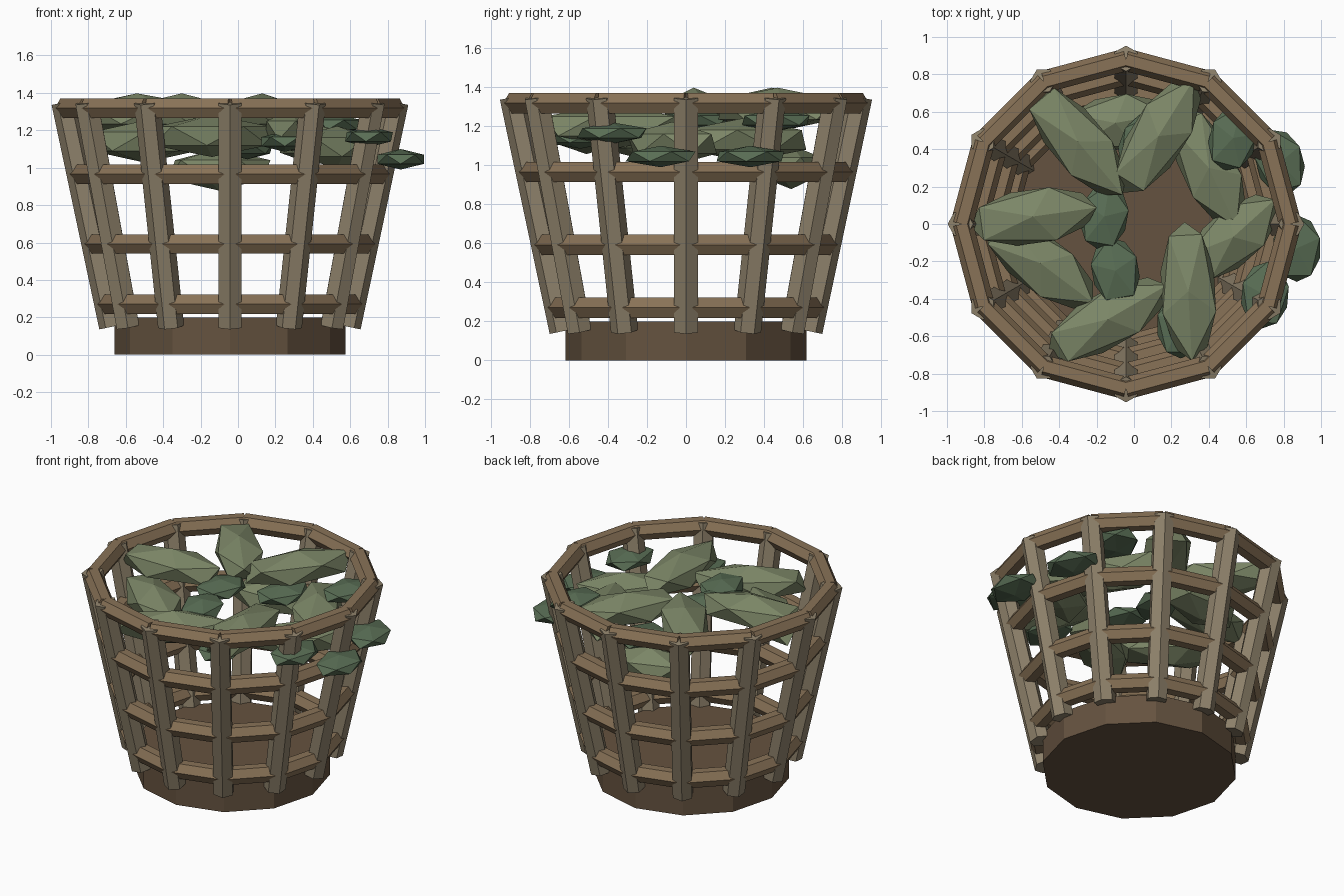
import bpy
from math import cos, sin, pi, radians
from mathutils import Vector, Matrix

if "Cube" in bpy.data.objects:
    bpy.data.objects.remove(bpy.data.objects["Cube"])

CX = -0.043   # basket axis
N = 12


def material(name, rgb):
    m = bpy.data.materials.new(name)
    m.diffuse_color = (*rgb, 1)
    m.use_nodes = True
    m.node_tree.nodes["Principled BSDF"].inputs["Base Color"].default_value = m.diffuse_color
    return m


STAVE = material("pale_wood", (0.27, 0.22, 0.145))
HOOP = material("warm_wood", (0.25, 0.17, 0.095))
BASE = material("dark_wood", (0.13, 0.085, 0.05))
LEAF = material("olive_leaf", (0.20, 0.24, 0.135))
SMALL = material("green_leaf", (0.10, 0.155, 0.09))


def bar(name, a, b, r, side, mat):
    """Hexagonal bar from a to b with one corner pointing along side."""
    a, b = Vector(a), Vector(b)
    z = (b - a).normalized()
    x = (side - z * side.dot(z)).normalized()
    y = z.cross(x)
    bpy.ops.mesh.primitive_cylinder_add(vertices=6, radius=r, depth=(b - a).length)
    o = bpy.context.object
    # cylinder corners start on local +y
    rot = Matrix((-y, x, z)).transposed().to_4x4()
    o.matrix_world = Matrix.Translation((a + b) / 2) @ rot
    o.name = name
    o.data.materials.append(mat)


def node(i, z):
    a = 2 * pi * i / N
    r = 0.63 + 0.255 * (z - 0.15) / 1.2
    return Vector((CX + r * cos(a), r * sin(a), z))


# solid base disc
bpy.ops.mesh.primitive_cylinder_add(vertices=N, radius=0.617, depth=0.2,
                                    location=(CX, 0, 0.1))
base = bpy.context.object
base.name = "base"
base.data.materials.append(BASE)

# leaning staves and the four hoops of straight bars
for i in range(N):
    a = 2 * pi * i / N
    bar("stave", node(i, 0.15), node(i, 1.35), 0.07, Vector((cos(a), sin(a), 0)), STAVE)
    m = a + pi / N
    for z in (0.27, 0.592, 0.965, 1.318):
        bar("hoop_bar", node(i, z), node(i + 1, z), 0.06,
            Vector((cos(m), sin(m), 0)), HOOP)


def leaf(name, x, y, z, length, width, height, angle, mat):
    bpy.ops.mesh.primitive_ico_sphere_add(subdivisions=1, radius=1, location=(x, y, z),
                                          rotation=(0, 0, radians(angle)))
    o = bpy.context.object
    o.scale = (length / 2, width / 2, height / 2)
    o.name = name
    o.data.materials.append(mat)


# large leaves: x, y, z, length, angle
for x, y, z, l, ang in [
    (-0.54, 0.04, 1.285, 0.77, 8), (-0.30, 0.44, 1.285, 0.83, -50),
    (0.13, 0.47, 1.285, 0.80, 58), (0.40, 0.30, 1.13, 0.78, -65),
    (0.53, -0.07, 1.11, 0.67, 42), (0.29, -0.36, 1.20, 0.83, -87),
    (-0.14, -0.51, 1.17, 0.82, 30), (-0.50, -0.21, 1.14, 0.79, -37),
    (-0.10, 0.54, 0.99, 0.62, 10),
]:
    leaf("large_leaf", x, y, z, l, 0.335, 0.225, ang, LEAF)

# small leaves
for x, y, z, ang in [
    (-0.16, 0.04, 1.23, 80), (-0.10, -0.25, 1.22, 100), (0.53, 0.46, 1.23, 75),
    (0.78, 0.33, 1.045, 105), (0.87, -0.13, 1.045, 90), (0.70, -0.38, 1.165, 85),
    (0.05, 0.42, 1.10, 70), (0.25, -0.54, 1.14, 90),
]:
    leaf("small_leaf", x, y, z, 0.40, 0.29, 0.11, ang, SMALL)
